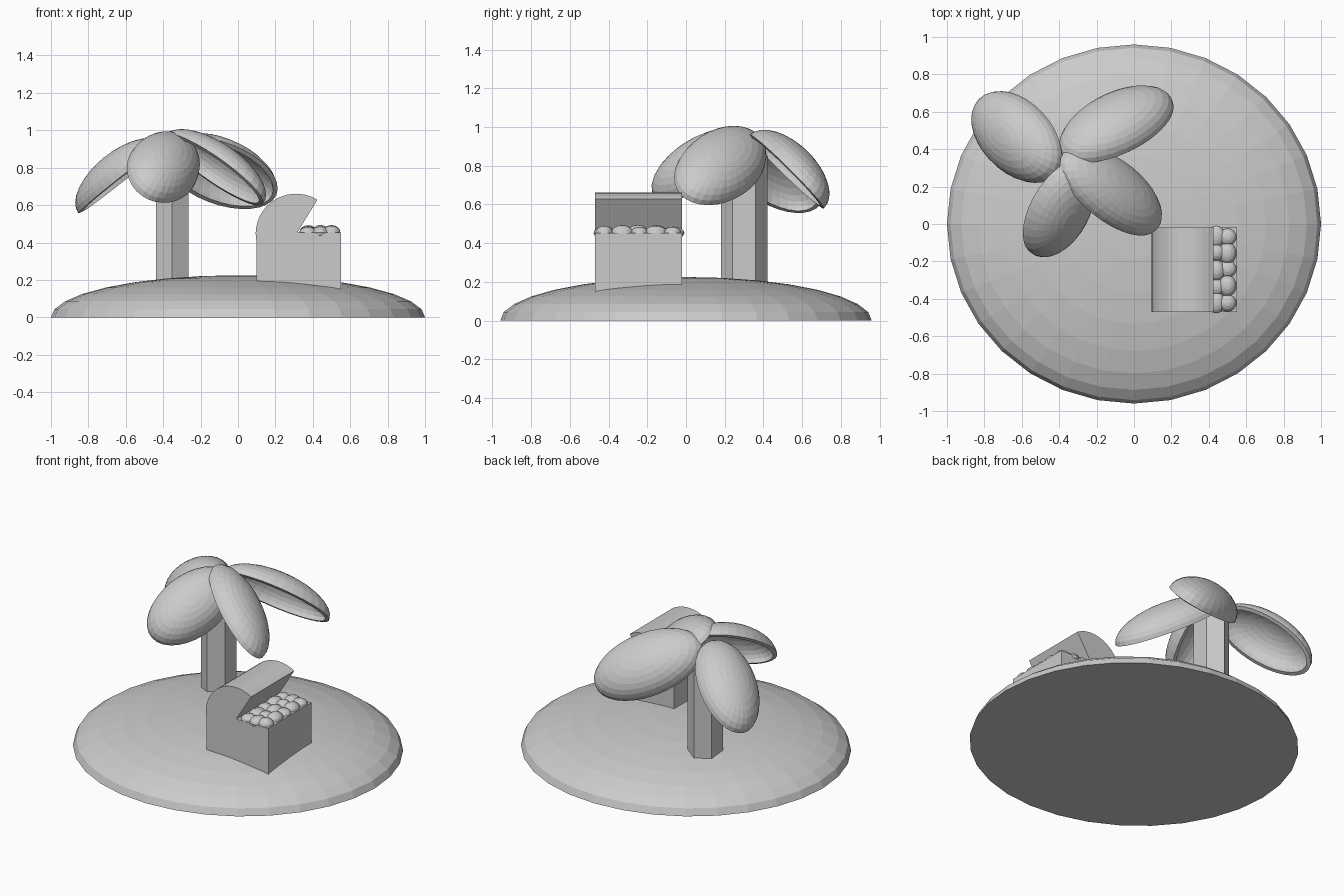
import bpy, bmesh, math, random
from mathutils import Matrix, Vector

if "Cube" in bpy.data.objects:
    bpy.data.objects.remove(bpy.data.objects["Cube"])


def add_object(name, bm):
    bmesh.ops.recalc_face_normals(bm, faces=bm.faces)
    mesh = bpy.data.meshes.new(name)
    bm.to_mesh(mesh)
    bm.free()
    obj = bpy.data.objects.new(name, mesh)
    bpy.context.collection.objects.link(obj)
    return obj


def dome(name, size, matrix=Matrix(), closed=True):
    """Upper half of an ellipsoid, with or without a base."""
    bm = bmesh.new()
    bmesh.ops.create_uvsphere(bm, u_segments=32, v_segments=16, radius=1)
    low = [v for v in bm.verts if v.co.z < -0.01]
    bmesh.ops.delete(bm, geom=low, context='VERTS')
    bmesh.ops.scale(bm, vec=size, verts=bm.verts)
    if closed:
        bmesh.ops.holes_fill(bm, edges=[e for e in bm.edges if e.is_boundary], sides=0)
    obj = add_object(name, bm)
    if not closed:
        # open shells must face outward for the wall to grow inward
        if obj.data.polygons[0].normal.dot(obj.data.polygons[0].center) < 0:
            obj.data.flip_normals()
    obj.matrix_world = matrix
    return obj


def extrude_xz(name, points, y0, y1):
    bm = bmesh.new()
    face = bm.faces.new([bm.verts.new((x, y0, z)) for x, z in points])
    res = bmesh.ops.extrude_face_region(bm, geom=[face])
    moved = [g for g in res["geom"] if isinstance(g, bmesh.types.BMVert)]
    bmesh.ops.translate(bm, vec=(0, y1 - y0, 0), verts=moved)
    return add_object(name, bm)


# Island
dome("island", (1.0, 0.96, 0.225))

# Six-sided trunk
bm = bmesh.new()
bmesh.ops.create_cone(bm, cap_ends=True, segments=6, radius1=1, radius2=1, depth=1)
bm.verts.ensure_lookup_table()
if max(v.co.y for v in bm.verts) < 0.95:
    bmesh.ops.rotate(bm, matrix=Matrix.Rotation(math.radians(30), 3, 'Z'), verts=bm.verts)
bmesh.ops.scale(bm, vec=(0.101, 0.12, 0.74), verts=bm.verts)
bmesh.ops.translate(bm, vec=(-0.352, 0.3, 0.48), verts=bm.verts)
add_object("trunk", bm)


# Hollow leaves: rim centre, heading, downward pitch, roll, (length, width, depth)
def leaf(name, centre, heading, pitch, roll, size):
    f, p, r = (math.radians(a) for a in (heading, pitch, roll))
    out = Vector((math.cos(f), math.sin(f), 0))
    along = out * math.cos(p) - Vector((0, 0, math.sin(p)))
    side = Vector((-math.sin(f), math.cos(f), 0))
    up = along.cross(side)
    normal = up * math.cos(r) + side * math.sin(r)
    across = side * math.cos(r) - up * math.sin(r)
    rot = Matrix((along, across, normal)).transposed().to_4x4()
    obj = dome(name, size, Matrix.Translation(centre) @ rot, closed=False)
    wall = obj.modifiers.new("wall", 'SOLIDIFY')
    wall.thickness = 0.025
    wall.offset = -1


leaf("leaf_back_left", (-0.62, 0.465, 0.74), 140, 32, 20, (0.33, 0.20, 0.15))
leaf("leaf_back_right", (-0.095, 0.52, 0.77), 30, 24, 42, (0.355, 0.205, 0.15))
leaf("leaf_front_right", (-0.13, 0.175, 0.79), -34, 27, 38, (0.355, 0.195, 0.14))
leaf("leaf_front_left", (-0.405, 0.09, 0.79), 247, 27, 40, (0.31, 0.19, 0.15))

# Chest with an opened half-round lid
Y0, Y1 = -0.47, -0.02
extrude_xz("chest_box", [(0.1, 0.1), (0.55, 0.1), (0.55, 0.453), (0.094, 0.453),
                         (0.1, 0.39)], Y0, Y1)
arc = [math.radians(58 + (180 - 58) * i / 14) for i in range(15)]
extrude_xz("chest_lid", [(0.315, 0.45)] + [(0.31 + 0.216 * math.cos(a),
           0.445 + 0.216 * math.sin(a)) for a in arc], Y0, Y1)

# Coins heaped in the chest
random.seed(4)
bm = bmesh.new()
for col, x in enumerate((0.375, 0.44, 0.5)):
    for row in range(5):
        wide = 0.058 if (row + col) % 2 else 0.046
        y = -0.42 + row * 0.0875
        m = Matrix.Translation((x, y + random.uniform(-0.006, 0.006), 0.453))
        m = m @ Matrix.Diagonal((0.047, wide, random.uniform(0.03, 0.042), 1))
        bmesh.ops.create_uvsphere(bm, u_segments=16, v_segments=8, radius=1, matrix=m)
add_object("coins", bm)
